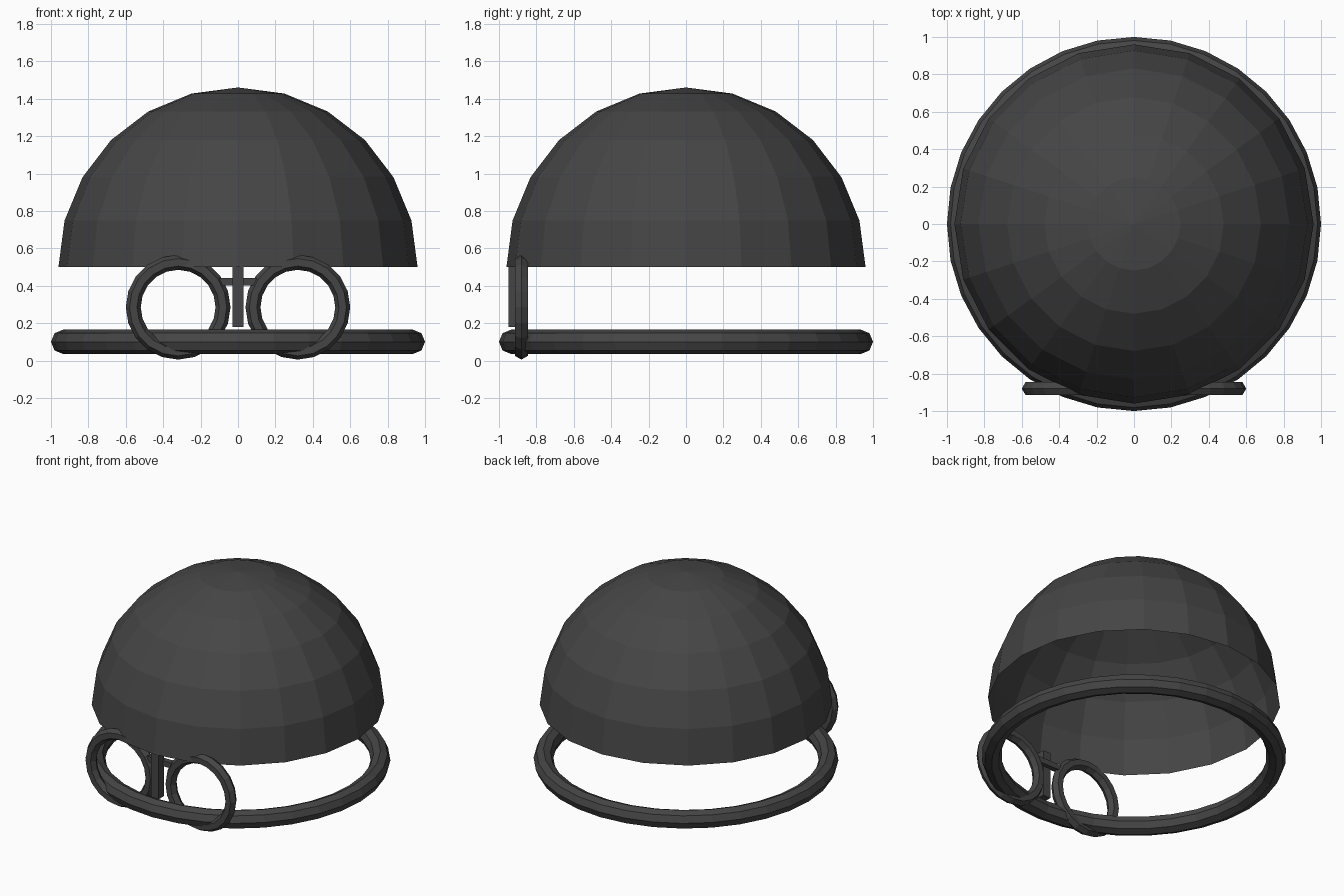
import bpy, bmesh
from math import sin, cos, pi, radians

cube = bpy.data.objects.get("Cube")
if cube:
    bpy.data.objects.remove(cube, do_unlink=True)

# One dark grey for the whole model
grey = bpy.data.materials.new("dark grey")
grey.use_nodes = True
colour = (0.06, 0.06, 0.06, 1)
grey.diffuse_color = colour
grey.node_tree.nodes["Principled BSDF"].inputs["Base Color"].default_value = colour


def finish(name):
    obj = bpy.context.object
    obj.name = obj.data.name = name
    obj.data.materials.append(grey)
    return obj


def ring(name, location, major, minor, sides, section, tilt=0):
    bpy.ops.mesh.primitive_torus_add(
        location=location, rotation=(tilt, 0, 0), major_radius=major,
        minor_radius=minor, major_segments=sides, minor_segments=section)
    return finish(name)


def bar(name, location, size):
    bpy.ops.mesh.primitive_cube_add(size=1, location=location)
    obj = finish(name)
    obj.scale = size
    return obj


# Open hemispherical shell
bpy.ops.mesh.primitive_uv_sphere_add(segments=20, ring_count=12, radius=0.96,
                                     location=(0, 0, 0.5))
dome = finish("helmet_dome")
bm = bmesh.new()
bm.from_mesh(dome.data)
bmesh.ops.delete(bm, geom=[v for v in bm.verts if v.co.z < -0.01], context="VERTS")
bm.to_mesh(dome.data)
bm.free()

# Brim ring below the dome
ring("brim_ring", (0, 0, 0.1), 0.935, 0.065, 32, 8)

# Eye guards
for side, x in (("left", 0.32), ("right", -0.32)):
    ring(side + "_eye_ring", (x, -0.88, 0.285), 0.24, 0.04, 20, 6, radians(90))

# Nose guard and the bridge between the eye rings
bar("nose_guard", (0, -0.92, 0.35), (0.06, 0.06, 0.34))
bar("eye_bridge", (0, -0.88, 0.42), (0.2, 0.04, 0.04))
